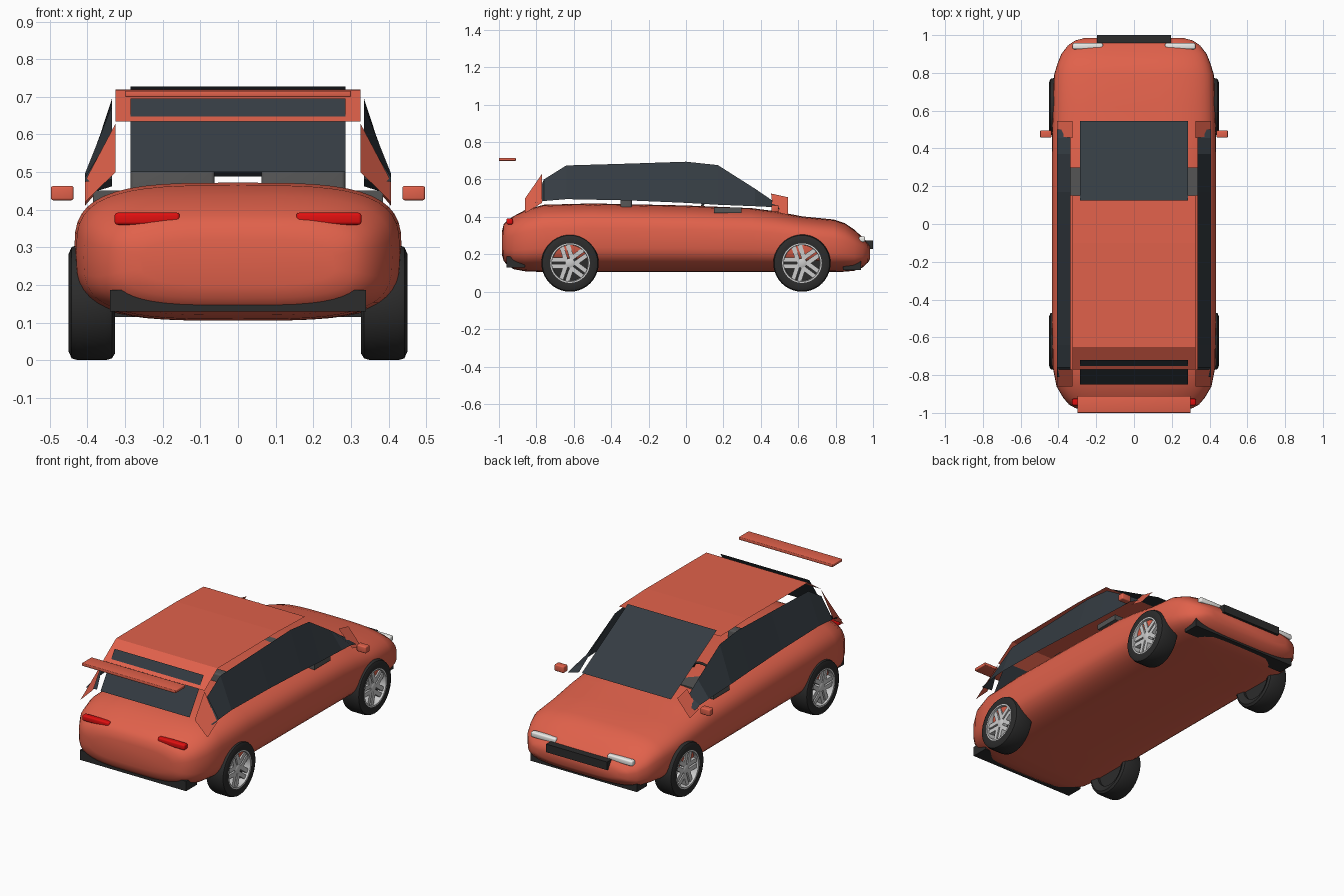
import bpy, bmesh, math
from mathutils import Vector, Matrix

if "Cube" in bpy.data.objects:
    bpy.data.objects.remove(bpy.data.objects["Cube"])


def material(name, r, g, b):
    m = bpy.data.materials.new(name)
    m.diffuse_color = (r, g, b, 1)
    m.use_nodes = True
    m.node_tree.nodes["Principled BSDF"].inputs["Base Color"].default_value = m.diffuse_color
    return m


PAINT = material("paint", 0.75, 0.12, 0.07)
GLASS = material("glass", 0.035, 0.045, 0.055)
RUBBER = material("rubber", 0.025, 0.025, 0.025)
ALLOY = material("alloy", 0.6, 0.6, 0.6)
LAMP = material("lamp", 0.85, 0.85, 0.82)
TAIL = material("tail_red", 0.75, 0.005, 0.005)
SEAT = material("seat_grey", 0.09, 0.09, 0.09)


def finish(name, bm, mat, smooth=0, closed=True):
    if closed:
        bmesh.ops.recalc_face_normals(bm, faces=bm.faces)
    me = bpy.data.meshes.new(name)
    bm.to_mesh(me)
    bm.free()
    me.materials.append(mat)
    ob = bpy.data.objects.new(name, me)
    bpy.context.collection.objects.link(ob)
    if smooth:
        bpy.ops.object.select_all(action='DESELECT')
        ob.select_set(True)
        bpy.context.view_layer.objects.active = ob
        bpy.ops.object.shade_smooth_by_angle(angle=math.radians(smooth))
    return ob


def box(name, lo, hi, mat, bevel=0, rot=None):
    lo, hi = Vector(lo), Vector(hi)
    bm = bmesh.new()
    bmesh.ops.create_cube(bm, size=1)
    for v in bm.verts:
        v.co = Vector(a * b for a, b in zip(v.co, hi - lo))
    if bevel:
        bmesh.ops.bevel(bm, geom=bm.edges[:], offset=bevel, segments=3,
                        profile=0.5, affect='EDGES')
    m = Matrix.Translation((lo + hi) / 2)
    bm.transform(m @ rot if rot else m)
    return finish(name, bm, mat, 35 if bevel else 0)


def sheet(name, row_a, row_b, mat):
    """Thin ruled panel between two rows of points, facing outward."""
    bm = bmesh.new()
    a = [bm.verts.new(p) for p in row_a]
    b = [bm.verts.new(p) for p in row_b]
    for i in range(len(a) - 1):
        f = bm.faces.new((a[i], a[i + 1], b[i + 1], b[i]))
        f.normal_update()
        c = f.calc_center_median()
        if f.normal.dot(Vector((c.x, 0, c.z - 0.3))) < 0:
            f.normal_flip()
    return finish(name, bm, mat, closed=False)


def bridge(bm, rings, loop=False):
    n, k = len(rings[0]), len(rings)
    for i in range(k if loop else k - 1):
        p, q = rings[i], rings[(i + 1) % k]
        for j in range(n):
            bm.faces.new((p[j], p[(j + 1) % n], q[(j + 1) % n], q[j]))


def lathe(name, profile, side, cy, cz, mat, seg=40):
    """Closed (radius, x) profile spun around the axle."""
    bm = bmesh.new()
    rings = []
    for r, x in profile:
        rings.append([bm.verts.new((side * x, cy + r * math.cos(t), cz + r * math.sin(t)))
                      for t in (2 * math.pi * i / seg for i in range(seg))])
    bridge(bm, rings, loop=True)
    return finish(name, bm, mat, 40)


# Body shell: rounded sections (y, half width, bottom, top)
sections = [(-.985, .26, .20, .32), (-.975, .31, .165, .36), (-.955, .345, .14, .383),
            (-.92, .375, .12, .405), (-.86, .41, .109, .437), (-.76, .43, .105, .465),
            (-.5, .435, .105, .472), (0, .435, .105, .461), (.35, .435, .105, .447),
            (.48, .433, .105, .43), (.62, .43, .105, .403), (.79, .423, .105, .386),
            (.85, .405, .107, .366), (.90, .385, .112, .332), (.945, .35, .13, .29),
            (.972, .31, .155, .262), (.985, .26, .175, .242)]


def spow(v, e):
    return math.copysign(abs(v) ** e, v)


bm = bmesh.new()
rings = []
for y, w, lo, hi in sections:
    mid, ring = lo + (hi - lo) * 0.5, []
    for i in range(48):
        t = 2 * math.pi * i / 48
        ring.append(bm.verts.new((w * spow(math.cos(t), 0.58), y,
                                  mid + (hi - lo) / 2 * spow(math.sin(t), 0.62))))
    rings.append(ring)
bridge(bm, rings)
bm.faces.new(rings[0])
bm.faces.new(rings[-1])
finish("body_shell", bm, PAINT, 50)


# Roof, windscreen and rear window: straight panels across the car
def across(name, profile, w, mat):
    sheet(name, [(-w, y, z) for y, z in profile], [(w, y, z) for y, z in profile], mat)


across("roof", [(.15, .712), (-.1, .72), (-.65, .718), (-.77, .635)], .325, PAINT)
across("windscreen", [(.545, .488), (.125, .727)], .285, GLASS)
across("rear_window", [(-.72, .695), (-.85, .50)], .285, GLASS)

# Side glass stations (y, top, bottom)
stations = [(-.81, .48, .474), (-.76, .60, .485), (-.64, .675, .495), (-.3, .685, .488),
            (0, .695, .475), (.17, .677, .465), (.37, .55, .457), (.455, .492, .453),
            (.50, .462, .44)]
for s, tag in ((-1, "left"), (1, "right")):
    sheet(tag + "_side_glass", [(s * .335, y, t) for y, t, b in stations],
          [(s * .407, y, b) for y, t, b in stations], GLASS)
    # Pillar corner panels
    sheet(tag + "_front_pillar", [(s * .325, .545, .505), (s * .325, .455, .525)],
          [(s * .407, .545, .41), (s * .407, .465, .43)], PAINT)
    sheet(tag + "_rear_pillar", [(s * .325, -.77, .63), (s * .325, -.86, .50)],
          [(s * .407, -.77, .475), (s * .407, -.86, .42)], PAINT)

    # Lamps, door mirrors and seats
    def pair(name, x0, x1, y0, y1, z0, z1, mat, bevel=0, rot=None):
        x0, x1 = sorted((s * x0, s * x1))
        box(tag + name, (x0, y0, z0), (x1, y1, z1), mat, bevel, rot)
    pair("_headlight", .165, .325, .925, .958, .265, .296, LAMP, .008)
    pair("_tail_light", .155, .328, -.96, -.925, .36, .392, TAIL, .008)
    pair("_door_mirror", .437, .497, .457, .495, .425, .463, PAINT, .006)
    pair("_seat_back", .062, .285, -.35, -.29, .20, .515, SEAT, .01)
    pair("_seat_base", .062, .285, -.33, -.05, .20, .28, SEAT, .01)

    # Wheels: tyre, dark core, rim lip, hub and five double spokes
    for cy, end in ((-.62, "rear"), (.62, "front")):
        n, cz = f"{end}_{tag}_", .153
        lathe(n + "tyre", [(.10, .345), (.135, .327), (.148, .335), (.153, .352), (.153, .425),
                           (.148, .442), (.13, .45), (.106, .446), (.10, .42)],
              s, cy, cz, RUBBER)
        lathe(n + "wheel_core", [(.001, .36), (.102, .36), (.102, .405), (.001, .405)],
              s, cy, cz, RUBBER)
        lathe(n + "rim_lip", [(.094, .40), (.106, .40), (.106, .446), (.098, .446)],
              s, cy, cz, ALLOY)
        lathe(n + "hub", [(.001, .40), (.026, .40), (.026, .434), (.018, .438), (.001, .438)],
              s, cy, cz, ALLOY, 20)
        bm = bmesh.new()
        for k in range(5):
            for off in (-.017, .017):
                m = (Matrix.Translation((s * .422, cy, cz))
                     @ Matrix.Rotation(2 * math.pi * k / 5 + .3, 4, 'X')
                     @ Matrix.Translation((0, off, .057))
                     @ Matrix.Diagonal((.026, .024, .085, 1)))
                bmesh.ops.create_cube(bm, size=1, matrix=m)
        finish(n + "spokes", bm, ALLOY)

# Trim: grille, lower bumpers, floating rear spoiler
box("grille", (-.195, .955, .228), (.195, 1, .275), RUBBER)
box("rear_lower_bumper", (-.34, -.96, .13), (.34, -.86, .187), RUBBER)
box("front_lower_bumper", (-.34, .84, .115), (.34, .935, .165), RUBBER)
box("rear_spoiler", (-.30, -1, .699), (.30, -.91, .716), PAINT, .004)

# Interior: dashboard and tilted steering wheel
box("dashboard", (-.385, .15, .42), (.385, .298, .451), SEAT)
bm = bmesh.new()
rings = []
for i in range(28):
    a = 2 * math.pi * i / 28
    ring = []
    for j in range(8):
        b = 2 * math.pi * j / 8
        r = .065 + .007 * math.cos(b)
        ring.append(bm.verts.new((r * math.cos(a), .007 * math.sin(b), r * math.sin(a))))
    rings.append(ring)
bridge(bm, rings, loop=True)
bm.transform(Matrix.Translation((-.17, .078, .44)) @ Matrix.Rotation(math.radians(-25), 4, 'X'))
finish("steering_wheel", bm, RUBBER, 60)
